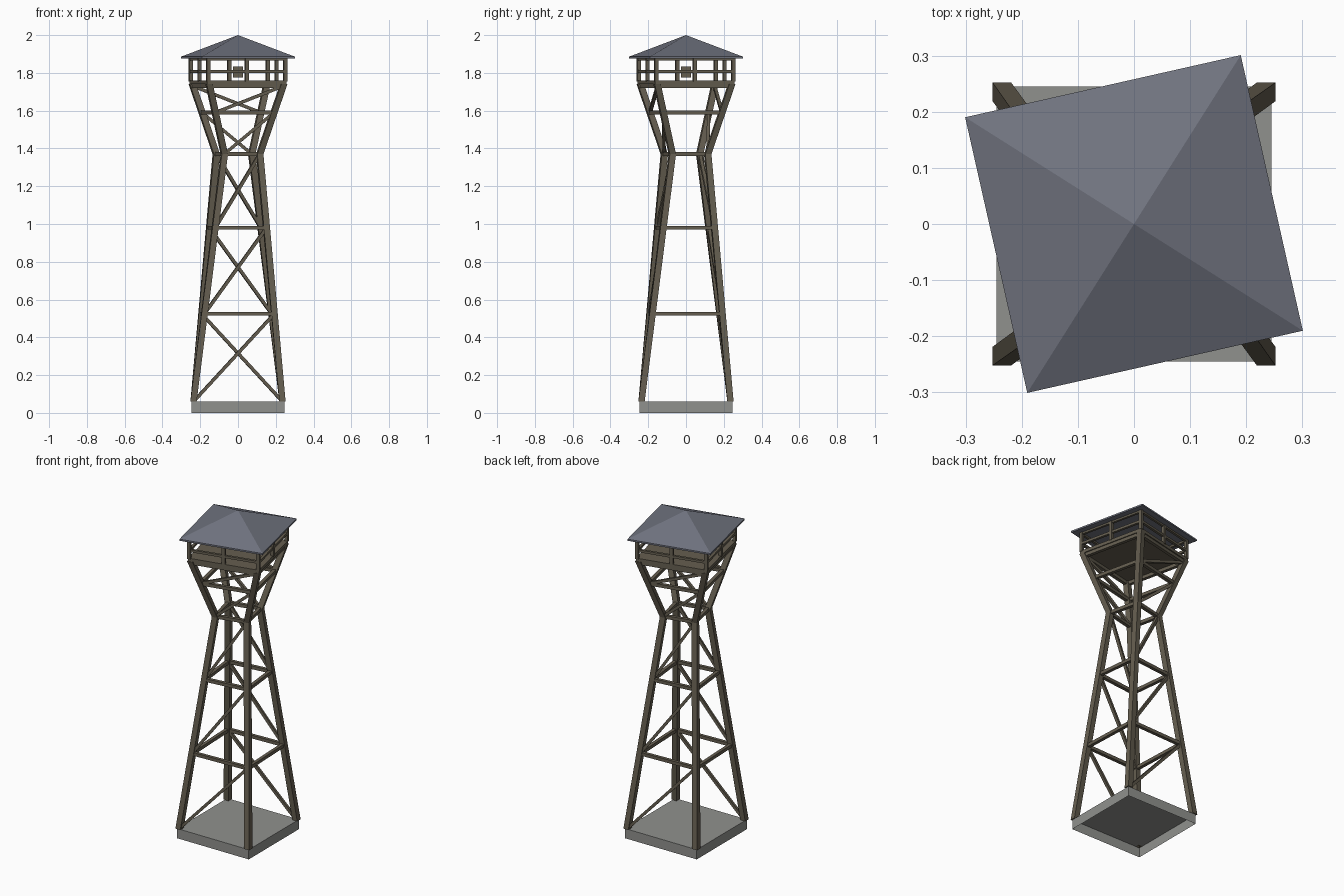
import bpy, bmesh, math
from mathutils import Vector, Matrix

cube = bpy.data.objects.get("Cube")
if cube:
    bpy.data.objects.remove(cube, do_unlink=True)


def material(name, rgb):
    m = bpy.data.materials.new(name)
    m.use_nodes = True
    m.diffuse_color = (*rgb, 1)
    m.node_tree.nodes["Principled BSDF"].inputs["Base Color"].default_value = (*rgb, 1)
    return m


WOOD = material("weathered_wood", (0.13, 0.112, 0.08))
SLATE = material("slate_roof", (0.16, 0.17, 0.21))
STONE = material("grey_concrete", (0.28, 0.285, 0.27))

TWIST = math.radians(12.7)          # the head is turned against the base
GROUND, WAIST, HEAD = 0.06, 1.37, 1.74


def finish(name, bm, mat):
    bmesh.ops.recalc_face_normals(bm, faces=bm.faces)
    mesh = bpy.data.meshes.new(name)
    bm.to_mesh(mesh)
    bm.free()
    mesh.materials.append(mat)
    ob = bpy.data.objects.new(name, mesh)
    bpy.context.collection.objects.link(ob)
    return ob


def corner(k, radius, z, turn=TWIST):
    a = math.pi / 4 + k * math.pi / 2 + turn
    return Vector((radius * math.cos(a), radius * math.sin(a), z))


def loft(name, rings, mat, caps=(True, True)):
    """Join square rings of points into a closed skin."""
    bm = bmesh.new()
    rows = [[bm.verts.new(p) for p in ring] for ring in rings]
    for low, high in zip(rows, rows[1:]):
        for i in range(4):
            j = (i + 1) % 4
            bm.faces.new((low[i], low[j], high[j], high[i]))
    if caps[0]:
        bm.faces.new(rows[0])
    if caps[1]:
        bm.faces.new(rows[-1])
    return finish(name, bm, mat)


def beam(name, a, b, width, height=None):
    """Square timber between two points."""
    d = b - a
    bm = bmesh.new()
    bmesh.ops.create_cube(bm, size=1)
    side = d.cross(Vector((0, 0, 1)))
    side = side.normalized() if side.length > 1e-5 else Vector((math.cos(TWIST), math.sin(TWIST), 0))
    axis = d.normalized()
    rot = Matrix((axis, side, axis.cross(side))).transposed().to_4x4()
    size = Matrix.Diagonal((d.length, width, height or width, 1))
    bm.transform(Matrix.Translation((a + b) / 2) @ rot @ size)
    return finish(name, bm, WOOD)


def square(radius, z, turn=TWIST):
    return [corner(k, radius, z, turn) for k in range(4)]


# Leg centre line: splayed foot, narrow waist, flared head
foot = [corner(k, 0.333, GROUND, 0) for k in range(4)]
waist = [corner(k, 0.136, WAIST) for k in range(4)]
head = [corner(k, 0.286, HEAD) for k in range(4)]


def leg_at(k, z):
    k %= 4
    if z <= WAIST:
        return foot[k].lerp(waist[k], (z - GROUND) / (WAIST - GROUND))
    return waist[k].lerp(head[k], (z - WAIST) / (HEAD - WAIST))


# Base: slab open underneath
loft("base_slab", [square(0.347, 0, 0), square(0.347, GROUND, 0)], STONE, (False, True))

# Legs
for k in range(4):
    rings = []
    for centre, turn in ((foot[k], 0), (waist[k], TWIST), (head[k], TWIST)):
        rings.append([centre + p for p in square(0.0235, 0, turn)])
    loft(f"leg_{k + 1}", rings, WOOD)

# Horizontal ties on every side
levels = [GROUND, 0.525, 0.98, WAIST, 1.59, 1.73]
for n, z in enumerate(levels[1:], 1):
    for k in range(4):
        beam(f"tie_{n}_{k + 1}", leg_at(k, z), leg_at(k + 1, z), 0.02)

# Single diagonals on the front and back only
for n, (low, high) in enumerate(zip(levels, levels[1:]), 1):
    for k, side in ((2, "front"), (0, "back")):
        beam(f"{side}_brace_{n}", leg_at(k, low), leg_at(k + 1, high), 0.017)

# Lookout floor
loft("lookout_floor", [square(0.305, 1.74), square(0.305, 1.76)], WOOD)

# Railing posts and rails
for k in range(4):
    a, b = corner(k, 0.296, 0), corner(k + 1, 0.296, 0)
    up = Vector((0, 0, 1))
    for name, p in (("corner_post", a), ("middle_post", (a + b) / 2)):
        beam(f"{name}_{k + 1}", p + up * 1.755, p + up * 1.885, 0.019)
    beam(f"handrail_{k + 1}", a + up * 1.807, b + up * 1.807, 0.015)
    beam(f"top_plate_{k + 1}", a + up * 1.872, b + up * 1.872, 0.014)

# Small chest in the middle of the lookout
loft("lookout_chest", [square(0.036, 1.775, 0), square(0.036, 1.833, 0)], WOOD)

# Pyramid roof with a thin eave
bm = bmesh.new()
low = [bm.verts.new(p) for p in square(0.356, 1.876)]
high = [bm.verts.new(p) for p in square(0.356, 1.886)]
apex = bm.verts.new((0, 0, 2))
bm.faces.new(low)
for i in range(4):
    j = (i + 1) % 4
    bm.faces.new((low[i], low[j], high[j], high[i]))
    bm.faces.new((high[i], high[j], apex))
finish("roof", bm, SLATE)
